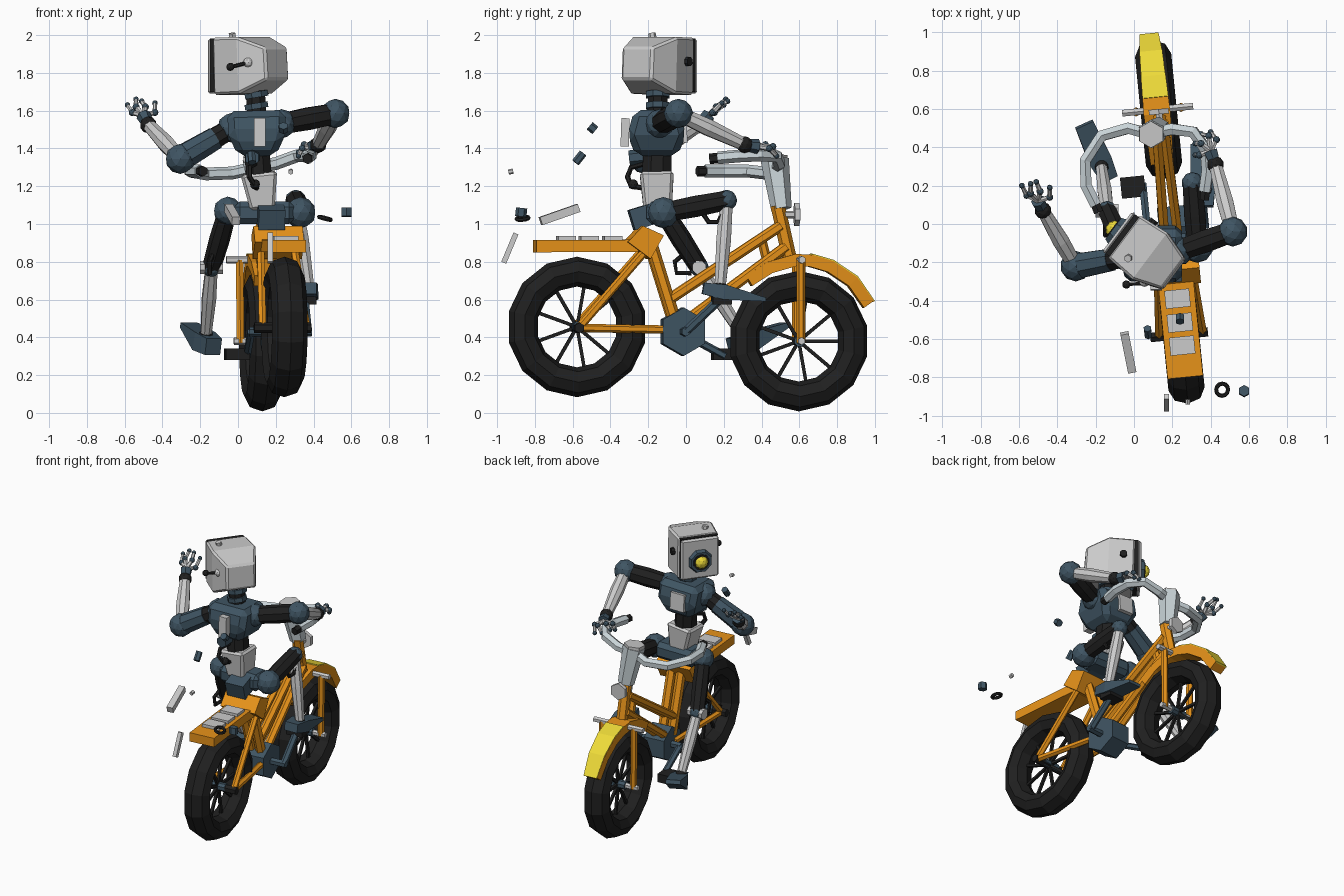
import bpy, bmesh, math
from mathutils import Vector as V

def mat(name, c):
    m = bpy.data.materials.new(name)
    m.diffuse_color = (*c, 1)
    return m

ORANGE = mat("orange", (0.8, 0.29, 0.01))
SLATE = mat("slate", (0.05, 0.09, 0.125))
BLACK = mat("black", (0.014, 0.014, 0.014))
YELLOW = mat("yellow", (0.85, 0.7, 0.04))
LIGHT = mat("light", (0.58, 0.65, 0.68))
GREY = None
YAW = 0.1

def W(u, y, z):
    """Bike space (side, forward, up) to world space."""
    return V((0.188 - YAW * y + u, y + YAW * u, z))

def make(name, bm, m):
    bmesh.ops.recalc_face_normals(bm, faces=bm.faces)
    me = bpy.data.meshes.new(name)
    bm.to_mesh(me)
    bm.free()
    if m:
        me.materials.append(m)
    ob = bpy.data.objects.new(name, me)
    bpy.context.collection.objects.link(ob)
    return ob

def tube(name, pts, radii, m=GREY, n=6, bevel=0):
    """Loft rings along a path; radii are numbers or (half width, half height); n=4 gives boxes."""
    pts = [V(p) for p in pts]
    if not isinstance(radii, list):
        radii = [radii] * len(pts)
    bm, rings, k = bmesh.new(), [], len(pts)
    prev = None
    for i, p in enumerate(pts):
        t = (pts[min(i + 1, k - 1)] - pts[max(i - 1, 0)]).normalized()
        if prev is None:
            up = V((0, 0, 1)) if abs(t.z) < 0.9 else V((0, 1, 0))
            x = up.cross(t).normalized()
        else:
            x = prev.rotation_difference(t) @ x
        prev, y = t, t.cross(x)
        r = radii[i] if isinstance(radii[i], tuple) else (radii[i], radii[i])
        f = math.sqrt(2) if n == 4 else 1
        ring = []
        for j in range(n):
            a = 2 * math.pi * (j + 0.5) / n
            ring.append(bm.verts.new(p + x * r[0] * f * math.cos(a) + y * r[1] * f * math.sin(a)))
        rings.append(ring)
    for a, b in zip(rings, rings[1:]):
        for j in range(n):
            bm.faces.new((a[j], a[(j + 1) % n], b[(j + 1) % n], b[j]))
    bm.faces.new(rings[0])
    bm.faces.new(rings[-1])
    ob = make(name, bm, m)
    if bevel:
        md = ob.modifiers.new("bevel", 'BEVEL')
        md.width, md.segments = bevel, 1
    return ob

def ball(name, loc, r, m=SLATE):
    bm = bmesh.new()
    bmesh.ops.create_icosphere(bm, subdivisions=2, radius=r)
    bmesh.ops.translate(bm, vec=V(loc), verts=bm.verts)
    return make(name, bm, m)

def prism(name, yz, half, m):
    bm = bmesh.new()
    a, b = ([bm.verts.new(W(s * half, y, z)) for y, z in yz] for s in (-1, 1))
    bm.faces.new(a)
    bm.faces.new(b)
    for i in range(len(yz)):
        j = (i + 1) % len(yz)
        bm.faces.new((a[i], a[j], b[j], b[i]))
    return make(name, bm, m)

def torus(name, loc, R, r, rot, m, seg, minor, wide=1):
    bpy.ops.mesh.primitive_torus_add(major_segments=seg, minor_segments=minor, major_radius=R,
                                     minor_radius=r, location=loc, rotation=rot)
    ob = bpy.context.object
    ob.name, ob.scale.z = name, wide
    ob.data.materials.append(m)

# wheels
for side, y, z in (("rear", -0.577, 0.455), ("front", 0.597, 0.38)):
    torus(side + "_tyre", W(0, y, z), 0.293, 0.079, (0, math.pi / 2, YAW), BLACK, 14, 8, 1.2)
    tube(side + "_hub", [W(-0.06, y, z), W(0.06, y, z)], 0.03, SLATE, 8)
    for i in range(9):
        a = 2 * math.pi * i / 9
        tube(side + "_spoke", [W(0, y, z), W(0, y + 0.24 * math.cos(a), z + 0.24 * math.sin(a))], 0.009, BLACK, 4)
tube("rear_axle", [W(-0.16, -0.577, 0.45), W(0.14, -0.577, 0.45)], 0.028, BLACK)
tube("front_axle", [W(-0.15, 0.597, 0.38), W(0.15, 0.597, 0.38)], 0.02, GREY)

# frame tubes
for s in (-1, 1):
    tube("chain_stay", [W(s * 0.115, -0.577, 0.45), W(s * 0.06, -0.05, 0.44)], 0.022, ORANGE)
    tube("seat_stay", [W(s * 0.115, -0.57, 0.46), W(s * 0.09, -0.23, 0.85)], 0.022, ORANGE)
    tube("seat_tube", [W(s * 0.035, -0.19, 0.9), W(s * 0.035, -0.06, 0.48)], 0.034, ORANGE)
    tube("top_tube", [W(s * 0.035, -0.09, 0.6), W(s * 0.02, 0.5, 0.99)], 0.028, ORANGE)
    tube("down_tube", [W(s * 0.035, -0.02, 0.47), W(s * 0.02, 0.53, 0.88)], 0.028, ORANGE)
    tube("fork_blade", [W(s * 0.12, 0.597, 0.81), W(s * 0.115, 0.597, 0.37)], 0.023, ORANGE)
tube("frame_strut", [W(0, 0.4, 0.92), W(0, 0.43, 0.8)], 0.025, ORANGE)
tube("head_tube", [W(0, 0.485, 1.1), W(0, 0.55, 0.81)], 0.038, ORANGE)
tube("fork_crown", [W(-0.19, 0.597, 0.81), W(0.18, 0.597, 0.81)], 0.02, GREY)

# seat, rack and plates
prism("seat", [(-0.32, 0.905), (-0.24, 0.99), (-0.13, 0.94), (-0.2, 0.815)], 0.13, ORANGE)
tube("rack", [W(0, -0.8, 0.882), W(0, -0.26, 0.885)], (0.093, 0.032), ORANGE, 4)
for y in (-0.635, -0.515, -0.39):
    tube("rack_plate", [W(0, y - 0.047, 0.922), W(0, y + 0.047, 0.922)], (0.065, 0.014), GREY, 4)

# front fender with yellow top
arc = [(0.33, 0.7), (0.44, 0.77), (0.58, 0.81), (0.66, 0.805), (0.76, 0.775), (0.88, 0.695), (0.965, 0.575)]
tube("fender", [W(-0.01, y, z) for y, z in arc], [(w, 0.032) for w in (0.06, 0.065, 0.07, 0.068, 0.065, 0.06, 0.05)], ORANGE, 4)
tip = [(0.662, 0.838), (0.774, 0.806), (0.902, 0.72), (0.992, 0.59)]
tube("fender_top", [W(-0.01, y, z) for y, z in tip], [(w, 0.005) for w in (0.067, 0.064, 0.059, 0.049)], YELLOW, 4)

# stem, lamp and handlebar
tube("stem", [(0.13, 0.505, 1.08), (0.09, 0.47, 1.34)], [0.055, 0.075], LIGHT)
tube("stem_cap", [(0.09, 0.469, 1.335), (0.088, 0.467, 1.36)], 0.07, GREY)
tube("lamp_arm", [W(0, 0.5, 1.05), W(0, 0.58, 1.05)], 0.02, GREY)
tube("lamp", [W(0, 0.573, 1.05), W(0, 0.6, 1.05)], 0.06, GREY)
bar = [(-0.2, 0.1, 1.28), (-0.25, 0.2, 1.28), (-0.255, 0.33, 1.28), (-0.17, 0.46, 1.265), (-0.03, 0.5, 1.27),
       (0.08, 0.47, 1.295), (0.2, 0.495, 1.32), (0.31, 0.48, 1.36), (0.375, 0.39, 1.365), (0.385, 0.28, 1.36), (0.37, 0.17, 1.35)]
tube("handlebar", bar, 0.034, LIGHT, 6)
tube("grip_end", [(-0.185, 0.06, 1.28), (-0.205, 0.11, 1.28)], 0.028, BLACK)
tube("grip_end", [(0.367, 0.125, 1.345), (0.372, 0.18, 1.35)], 0.028, BLACK)

# crank and pedals
tube("crank_disc", [W(-0.06, -0.02, 0.43), W(0.09, -0.02, 0.43)], 0.128, SLATE)
tube("crank_axle", [W(-0.13, -0.02, 0.43), W(0.2, -0.02, 0.43)], 0.025, SLATE)
tube("crank_arm", [W(-0.12, -0.02, 0.43), W(-0.12, 0.22, 0.3)], 0.022, SLATE)
tube("crank_arm", [W(0.18, -0.02, 0.43), W(0.18, 0.16, 0.6)], 0.024, SLATE)
tube("pedal", [W(-0.235, 0.21, 0.31), W(-0.11, 0.21, 0.31)], (0.055, 0.03), BLACK, 4)
tube("pedal", [W(0.12, 0.17, 0.6), W(0.24, 0.17, 0.6)], (0.05, 0.025), BLACK, 4)

# pelvis, waist and chest
tube("pelvis", [(-0.02, -0.13, 1.06), (0.3, -0.13, 1.06)], (0.08, 0.06), SLATE, 4, 0.03)
tube("tail_plate", [(0.18, -0.29, 1.02), (0.17, -0.16, 1.06)], (0.07, 0.055), SLATE, 4)
tube("hip_block", [(0.13, -0.15, 1.08), (0.11, -0.155, 1.27)], [(0.065, 0.075), (0.097, 0.09)], GREY, 4, 0.015)
tube("waist", [(0.11, -0.155, 1.25), (0.1, -0.15, 1.4)], [(0.075, 0.085), (0.07, 0.08)], BLACK, 8)
tube("chest", [(0.1, -0.155, 1.36), (0.1, -0.155, 1.47), (0.097, -0.155, 1.6)],
     [(0.1, 0.11), (0.15, 0.155), (0.155, 0.12)], SLATE, 4, 0.035)
tube("back_plate", [(0.115, -0.325, 1.41), (0.115, -0.32, 1.56)], (0.03, 0.022), GREY, 4)
tube("front_plate", [(0.07, -0.01, 1.43), (0.07, -0.02, 1.55)], (0.055, 0.02), GREY, 4)
tube("lower_back_knob", [(0.075, -0.3, 1.35), (0.08, -0.2, 1.36)], 0.04, SLATE)

# neck and head
tube("neck", [(0.1, -0.15, 1.58), (0.09, -0.15, 1.72)], 0.055, BLACK, 8)
for z in (1.61, 1.67):
    tube("neck_ring", [(0.1, -0.15, z), (0.095, -0.15, z + 0.03)], 0.067, SLATE, 8)
C, N, S = V((0.04, -0.135, 1.84)), V((-0.8, 0.6, 0)), V((0.6, 0.8, 0))
def H(s, d, z):
    return C + S * s + N * d + V((0, 0, z))
tube("head", [H(0, -0.21, 0.01), H(0, -0.06, 0), H(0, 0.115, -0.005)],
     [(0.1, 0.085), (0.152, 0.15), (0.138, 0.152)], GREY, 4, 0.012)
tube("face_gap", [H(0, 0.11, 0), H(0, 0.14, 0)], (0.128, 0.142), BLACK, 4)
tube("face_plate", [H(0, 0.135, -0.005), H(0, 0.16, -0.005)], (0.132, 0.145), GREY, 4, 0.012)
tube("eye_socket", [H(0, 0.15, -0.02), H(0, 0.185, -0.02)], [0.09, 0.075], SLATE, 8)
tube("eye_rim", [H(0, 0.18, -0.02), H(0, 0.19, -0.02)], 0.058, BLACK, 10)
ball("eye", H(0, 0.175, -0.02), 0.048, YELLOW)
ball("ear_ball", (0.055, -0.3, 1.855), 0.028, GREY)
tube("ear_rod", [(0.055, -0.31, 1.855), (-0.03, -0.315, 1.833)], 0.01, BLACK)
ball("ear_tip", (-0.04, -0.316, 1.832), 0.022, BLACK)
tube("right_ear", [H(0.13, 0.04, 0.02), H(0.165, 0.04, 0.02)], 0.025, BLACK, 8)
tube("head_bolt", [H(-0.07, 0.03, 0.13), H(-0.08, 0.03, 0.17)], 0.02, GREY)

# limbs: two joints, upper and lower segment
def limb(name, a, b, c, r1, r2, rj):
    a, b, c = V(a), V(b), V(c)
    ball(name + "_root_joint", a, rj)
    tube(name + "_upper", [a, a.lerp(b, 0.5), b], [r1, r1 * 1.1, r1], BLACK, 8)
    ball(name + "_mid_joint", b, rj if "arm" in name else rj * 0.68)
    tube(name + "_lower", [b, b.lerp(c, 0.45), c], [r2 * 0.85, r2, r2 * 0.75], GREY, 8)
    ball(name + "_end_joint", c, r2 * 0.95, BLACK)

limb("left_arm", (-0.03, -0.17, 1.51), (-0.305, -0.22, 1.345), (-0.475, 0.07, 1.525), 0.055, 0.047, 0.08)
limb("right_arm", (0.23, -0.14, 1.53), (0.515, -0.04, 1.585), (0.425, 0.31, 1.42), 0.058, 0.047, 0.078)
limb("left_leg", (-0.055, -0.12, 1.07), (-0.14, 0.07, 0.77), (-0.17, 0.3, 0.41), 0.05, 0.04, 0.075)
limb("right_leg", (0.33, -0.12, 1.06), (0.305, 0.215, 1.125), (0.375, 0.18, 0.66), 0.055, 0.042, 0.083)
tube("knee_cap", [(-0.2, 0.07, 0.77), (-0.08, 0.07, 0.77)], 0.038, GREY, 8)
tube("left_shoulder_cuff", [(-0.12, -0.187, 1.455), (-0.27, -0.215, 1.366)], [0.063, 0.07], SLATE, 8)

# feet
tube("right_foot", [(0.365, 0.09, 0.66), (0.36, 0.2, 0.64), (0.345, 0.42, 0.6)], [(0.05, 0.03), (0.065, 0.04), (0.05, 0.01)], SLATE, 4)
tube("left_foot", [(-0.13, 0.24, 0.35), (-0.18, 0.34, 0.38), (-0.26, 0.52, 0.465)], [(0.045, 0.045), (0.06, 0.05), (0.05, 0.014)], SLATE, 4)

# hands with jointed fingers
def hand(name, wrist, palm, fingers):
    tube(name + "_palm", [wrist, palm], [0.03, 0.04], SLATE, 6)
    for mid, end in fingers:
        tube(name + "_finger", [palm, mid, end], [0.015, 0.014, 0.011], GREY, 6)
        ball(name + "_knuckle", mid, 0.019)
        ball(name + "_fingertip", end, 0.015)

hand("left_hand", (-0.475, 0.07, 1.525), (-0.5, 0.12, 1.575),
     [((-0.56, 0.15, 1.59), (-0.585, 0.2, 1.63)), ((-0.54, 0.16, 1.62), (-0.54, 0.21, 1.66)),
      ((-0.49, 0.17, 1.62), (-0.51, 0.22, 1.65)), ((-0.44, 0.14, 1.59), (-0.44, 0.19, 1.64))])
hand("right_hand", (0.425, 0.31, 1.42), (0.4, 0.38, 1.41),
     [((0.43, 0.44, 1.4), (0.4, 0.48, 1.36)), ((0.39, 0.46, 1.41), (0.35, 0.47, 1.37)),
      ((0.35, 0.42, 1.42), (0.32, 0.42, 1.38)), ((0.34, 0.36, 1.4), (0.32, 0.36, 1.36))])

# hoses
tube("back_hose", [(0.09, -0.22, 1.32), (0.06, -0.29, 1.3), (0.06, -0.31, 1.25), (0.09, -0.29, 1.2), (0.1, -0.22, 1.19)], 0.015, BLACK)
ball("hose_plug", (0.09, -0.28, 1.21), 0.027, BLACK)
tube("right_knee_hose", [(0.33, 0.08, 1.07), (0.33, 0.12, 1.01), (0.33, 0.17, 1.01), (0.33, 0.2, 1.07)], 0.013, BLACK)
tube("left_knee_hose", [(-0.13, 0, 0.85), (-0.15, -0.06, 0.8), (-0.15, -0.05, 0.74), (-0.15, 0.03, 0.74)], 0.013, BLACK)

# loose parts flying behind
tube("loose_bar", [(-0.05, -0.57, 1.085), (-0.01, -0.77, 1.015)], (0.022, 0.022), GREY, 4)
tube("loose_bar", [(0.17, -0.9, 0.95), (0.17, -0.965, 0.795)], (0.014, 0.014), GREY, 4)
tube("loose_nut", [(0.575, -0.875, 1.04), (0.575, -0.87, 1.085)], 0.03, SLATE)
torus("loose_ring", (0.46, -0.865, 1.03), 0.032, 0.011, (0.1, 0.25, 0), BLACK, 12, 6)
tube("loose_chip", [(0.24, -0.51, 1.52), (0.24, -0.48, 1.495)], 0.025, SLATE, 6)
tube("loose_bolt", [(0.075, -0.585, 1.325), (0.07, -0.545, 1.375)], 0.022, SLATE, 6)
tube("loose_stud", [(0.28, -0.94, 1.275), (0.28, -0.915, 1.28)], 0.014, GREY, 6)
